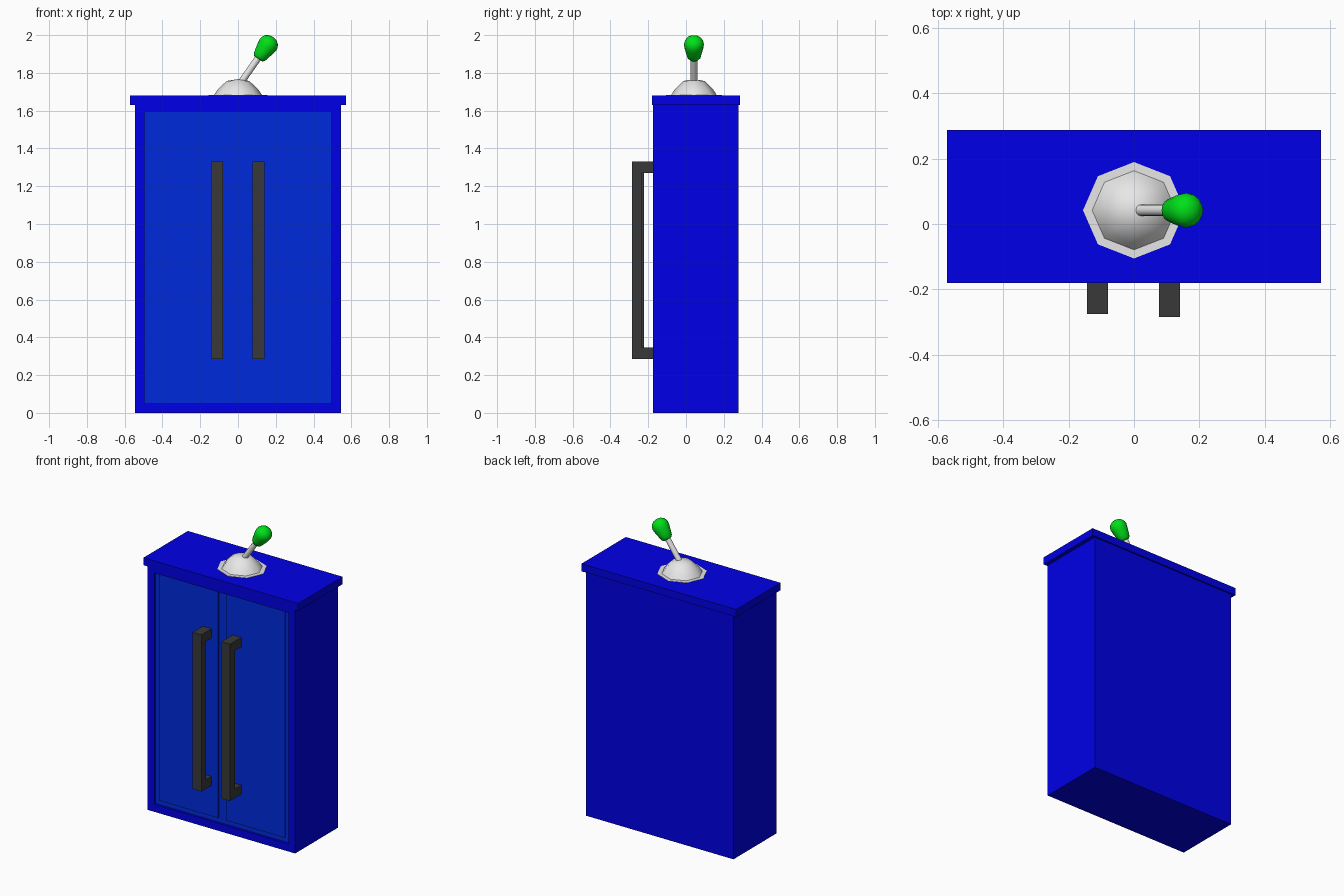
import bpy, bmesh, math
from mathutils import Matrix, Vector

if "Cube" in bpy.data.objects:
    bpy.data.objects.remove(bpy.data.objects["Cube"])


def material(name, rgb):
    m = bpy.data.materials.new(name)
    m.diffuse_color = (*rgb, 1)
    m.use_nodes = True
    m.node_tree.nodes["Principled BSDF"].inputs["Base Color"].default_value = m.diffuse_color
    return m


BLUE = material("cabinet blue", (0.0, 0.0, 0.8))
DOOR = material("door blue", (0.0, 0.023, 0.72))
DARK = material("handle charcoal", (0.04, 0.04, 0.04))
GREY = material("light grey", (0.8, 0.8, 0.8))
GREEN = material("knob green", (0.0, 0.75, 0.01))


def finish(bm, name, *mats):
    bmesh.ops.recalc_face_normals(bm, faces=bm.faces[:])
    me = bpy.data.meshes.new(name)
    bm.to_mesh(me)
    bm.free()
    ob = bpy.data.objects.new(name, me)
    bpy.context.collection.objects.link(ob)
    for m in mats:
        me.materials.append(m)
    return ob


def add_box(bm, lo, hi):
    lo, hi = Vector(lo), Vector(hi)
    mat = Matrix.Translation((lo + hi) / 2) @ Matrix.Diagonal((*(hi - lo), 1))
    return bmesh.ops.create_cube(bm, size=1, matrix=mat)


def box(name, lo, hi, mat):
    bm = bmesh.new()
    add_box(bm, lo, hi)
    return finish(bm, name, mat)


def lathe(name, profile, sides, mat, matrix, angle):
    """Revolve (radius, height) points around local z."""
    bm = bmesh.new()
    verts = [bm.verts.new((r, 0, h)) for r, h in profile]
    edges = [bm.edges.new(p) for p in zip(verts, verts[1:])]
    bmesh.ops.spin(bm, geom=verts + edges, cent=(0, 0, 0), axis=(0, 0, 1),
                   angle=math.tau, steps=sides)
    bmesh.ops.remove_doubles(bm, verts=bm.verts[:], dist=1e-4)
    bm.transform(matrix)
    ob = finish(bm, name, mat)
    bpy.ops.object.select_all(action='DESELECT')
    ob.select_set(True)
    bpy.context.view_layer.objects.active = ob
    bpy.ops.object.shade_smooth_by_angle(angle=math.radians(angle))
    return ob


# Cabinet body with a recessed front
bm = bmesh.new()
add_box(bm, (-0.545, -0.175, 0), (0.545, 0.277, 1.64))
bm.normal_update()
front = min(bm.faces, key=lambda f: f.calc_center_median().y)
bmesh.ops.inset_region(bm, faces=[front], thickness=0.05)
for v in front.verts:
    v.co.x = math.copysign(0.496, v.co.x)
    v.co.z = 1.595 if v.co.z > 1 else 0.05
inner = bmesh.ops.extrude_discrete_faces(bm, faces=[front])["faces"][0]
bmesh.ops.translate(bm, verts=inner.verts[:], vec=(0, 0.015, 0))
inner.material_index = 1
finish(bm, "cabinet_body", BLUE, DOOR)

# Overhanging top slab
box("cabinet_top", (-0.572, -0.181, 1.63), (0.572, 0.287, 1.68), BLUE)

# Doors
box("left_door", (-0.467, -0.167, 0.08), (-0.03, -0.15, 1.593), DOOR)
box("right_door", (0.028, -0.167, 0.08), (0.463, -0.15, 1.593), DOOR)

# Square bar handles with two posts each
for name, x, y in (("left_handle", -0.111, -0.275), ("right_handle", 0.109, -0.285)):
    bm = bmesh.new()
    outline = [(y, 0.285), (-0.158, 0.285), (-0.158, 0.345), (y + 0.052, 0.345),
               (y + 0.052, 1.27), (-0.158, 1.27), (-0.158, 1.332), (y, 1.332)]
    side = bm.faces.new([bm.verts.new((x - 0.032, a, b)) for a, b in outline])
    ext = bmesh.ops.extrude_face_region(bm, geom=[side], use_keep_orig=True)["geom"]
    bmesh.ops.translate(bm, vec=(0.064, 0, 0),
                        verts=[g for g in ext if isinstance(g, bmesh.types.BMVert)])
    finish(bm, name, DARK)

# Eight-sided dome with a thin flat flange
lathe("lever_dome", [(0.156, 1.678), (0.156, 1.682), (0.128, 1.682), (0.108, 1.712),
                     (0.06, 1.757), (0, 1.767)], 8, GREY,
      Matrix.Translation((0, 0.042, 0)) @ Matrix.Diagonal((1, 0.945, 1, 1)), 50)

# Tilted lever and knob
tilt = Matrix.Rotation(math.radians(35), 4, 'Y')
lathe("lever_stick", [(0, 0), (0.018, 0), (0.018, 0.19), (0, 0.19)], 12, GREY,
      Matrix.Translation((0.015, 0.042, 1.748)) @ tilt, 40)
lathe("lever_knob", [(0, 0), (0.026, 0), (0.036, 0.012), (0.043, 0.04), (0.05, 0.07),
                     (0.053, 0.092), (0.050, 0.108), (0.041, 0.123), (0.024, 0.135),
                     (0, 0.14)], 16, GREEN,
      Matrix.Translation((0.107, 0.042, 1.875)) @ tilt, 60)
